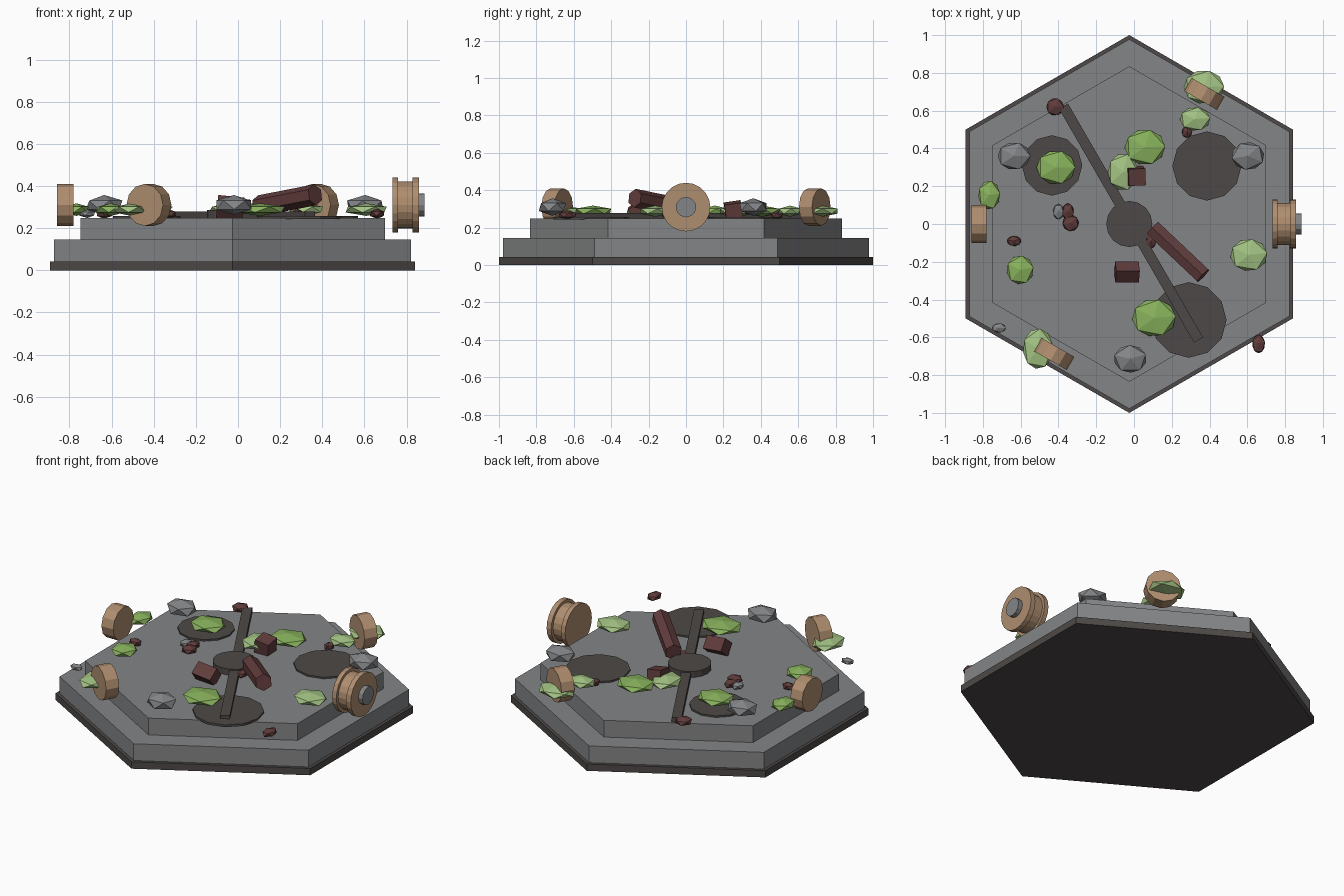
import bpy, bmesh, math
from mathutils import Matrix, Vector, Euler

if "Cube" in bpy.data.objects:
    bpy.data.objects.remove(bpy.data.objects["Cube"])

CX = -0.025      # centre of the platform
TOP = 0.248      # height of the deck


def material(name, rgb):
    m = bpy.data.materials.new(name)
    m.use_nodes = True
    m.diffuse_color = (*rgb, 1)
    m.node_tree.nodes["Principled BSDF"].inputs["Base Color"].default_value = (*rgb, 1)
    return m


STONE = material("stone grey", (0.23, 0.235, 0.24))
DARK = material("dark metal", (0.075, 0.066, 0.063))
TAN = material("tan wood", (0.43, 0.27, 0.16))
RUST = material("dark red rust", (0.12, 0.045, 0.045))
GREEN = material("bright green", (0.25, 0.45, 0.11))
PALE = material("pale green", (0.37, 0.55, 0.23))
ROCK = material("rock grey", (0.23, 0.235, 0.245))


def finish(name, bm, mat, matrix):
    mesh = bpy.data.meshes.new(name)
    bm.to_mesh(mesh)
    bm.free()
    mesh.materials.append(mat)
    ob = bpy.data.objects.new(name, mesh)
    ob.matrix_world = matrix
    bpy.context.collection.objects.link(ob)
    return ob


def prism(name, mat, sides, radius, length, centre, axis=(0, 0, 1)):
    bm = bmesh.new()
    bmesh.ops.create_cone(bm, cap_ends=True, segments=sides,
                          radius1=radius, radius2=radius, depth=length)
    turn = Vector(axis).to_track_quat("Z", "Y").to_matrix().to_4x4()
    if tuple(axis) == (0, 0, 1):
        turn = Matrix()
    return finish(name, bm, mat, Matrix.Translation(centre) @ turn)


def box(name, mat, size, centre, turn):
    bm = bmesh.new()
    bmesh.ops.create_cube(bm, size=1)
    bmesh.ops.scale(bm, vec=size, verts=bm.verts)
    return finish(name, bm, mat, Matrix.Translation(centre) @ Euler(turn).to_matrix().to_4x4())


def lump(name, mat, x, y, z, rx, ry, rz, spin):
    # faceted twenty-sided lump, turned before it is flattened
    bm = bmesh.new()
    bmesh.ops.create_icosphere(bm, subdivisions=1, radius=1)
    bmesh.ops.rotate(bm, matrix=Matrix.Rotation(spin, 3, "Z"), verts=bm.verts)
    bmesh.ops.scale(bm, vec=(rx, ry, rz), verts=bm.verts)
    return finish(name, bm, mat, Matrix.Translation((x, y, z)))


# Stepped hexagonal platform
for name, mat, r, low, high in (("base_rim", DARK, 1.0, 0, 0.042),
                                ("lower_step", STONE, 0.978, 0.02, 0.145),
                                ("upper_step", STONE, 0.835, 0.1, TOP)):
    prism(name, mat, 6, r, high - low, (CX, 0, (low + high) / 2))

# Flat dark patches, centre disc and long bar on the deck
for i, (x, y, r) in enumerate(((-0.434, 0.31, 0.16), (0.386, 0.307, 0.183), (0.29, -0.508, 0.2))):
    prism(f"deck_patch_{i}", DARK, 12, r, 0.014, (x, y, TOP + 0.003))
prism("centre_disc", DARK, 16, 0.122, 0.045, (CX, 0, TOP + 0.015))
box("deck_bar", DARK, (1.43, 0.055, 0.04), (-0.016, 0.005, TOP + 0.01), (0, 0, -math.pi / 3))

# Upright wheels around the rim
for i, degrees in enumerate((60, 180, 240)):
    a = math.radians(degrees)
    d = Vector((math.cos(a), math.sin(a), 0))
    prism(f"rim_wheel_{i}", TAN, 12, 0.1, 0.08, d * 0.795 + Vector((CX, 0, 0.31)), d)

# Large spool with a hub
for name, mat, r, x0, x1, n in (("spool_inner_flange", TAN, 0.13, 0.732, 0.76, 20),
                                ("spool_core", TAN, 0.112, 0.755, 0.83, 20),
                                ("spool_outer_flange", TAN, 0.13, 0.827, 0.858, 20),
                                ("spool_hub", ROCK, 0.055, 0.85, 0.886, 12)):
    prism(name, mat, n, r, x1 - x0, ((x0 + x1) / 2, 0, 0.31), (1, 0, 0))

# Fallen beam and two tilted blocks
prism("fallen_beam", RUST, 6, 0.05, 0.37, (0.233, -0.148, 0.332), (0.72, -0.68, 0.14))
box("front_block", RUST, (0.125, 0.08, 0.08), (-0.037, -0.254, 0.295), (0.7, 0.1, 0))
box("back_block", RUST, (0.09, 0.09, 0.09), (0.01, 0.254, 0.29), (0.15, 0.15, 0.05))

# Bushes: x, y, x radius, y radius
bushes = {
    "bright_bush": (GREEN, ((-0.413, 0.3, 0.115, 0.1), (0.058, 0.407, 0.12, 0.105),
                            (0.106, -0.497, 0.13, 0.11), (-0.767, 0.153, 0.065, 0.085),
                            (-0.603, -0.243, 0.08, 0.085))),
    "pale_bush": (PALE, ((-0.058, 0.275, 0.09, 0.11), (0.37, 0.725, 0.12, 0.1),
                         (0.323, 0.556, 0.09, 0.07), (0.608, -0.164, 0.11, 0.095),
                         (-0.508, -0.66, 0.09, 0.12))),
}
for name, (mat, spots) in bushes.items():
    for i, (x, y, rx, ry) in enumerate(spots):
        lump(f"{name}_{i}", mat, x, y, 0.288, rx, ry, 0.03, i * 1.3)

# Rocks
for i, (x, y) in enumerate(((-0.635, 0.36), (0.603, 0.36), (-0.02, -0.714))):
    lump(f"rock_{i}", ROCK, x, y, 0.31, 0.097, 0.082, 0.047, i * 0.8)
for i, (x, y, rx, ry) in enumerate(((-0.715, -0.55, 0.042, 0.028), (-0.4, 0.065, 0.032, 0.045))):
    lump(f"pebble_{i}", ROCK, x, y, 0.268, rx, ry, 0.02, i)

# Small red debris
for i, (x, y, rx, ry) in enumerate(((-0.418, 0.62, 0.052, 0.052), (-0.35, 0.065, 0.035, 0.05),
                                    (-0.335, 0.005, 0.048, 0.048), (-0.635, -0.09, 0.042, 0.03),
                                    (0.66, -0.635, 0.038, 0.055), (0.28, 0.487, 0.03, 0.035),
                                    (0.09, -0.09, 0.03, 0.045))):
    lump(f"debris_{i}", RUST, x, y, 0.268, rx, ry, 0.024, i)
